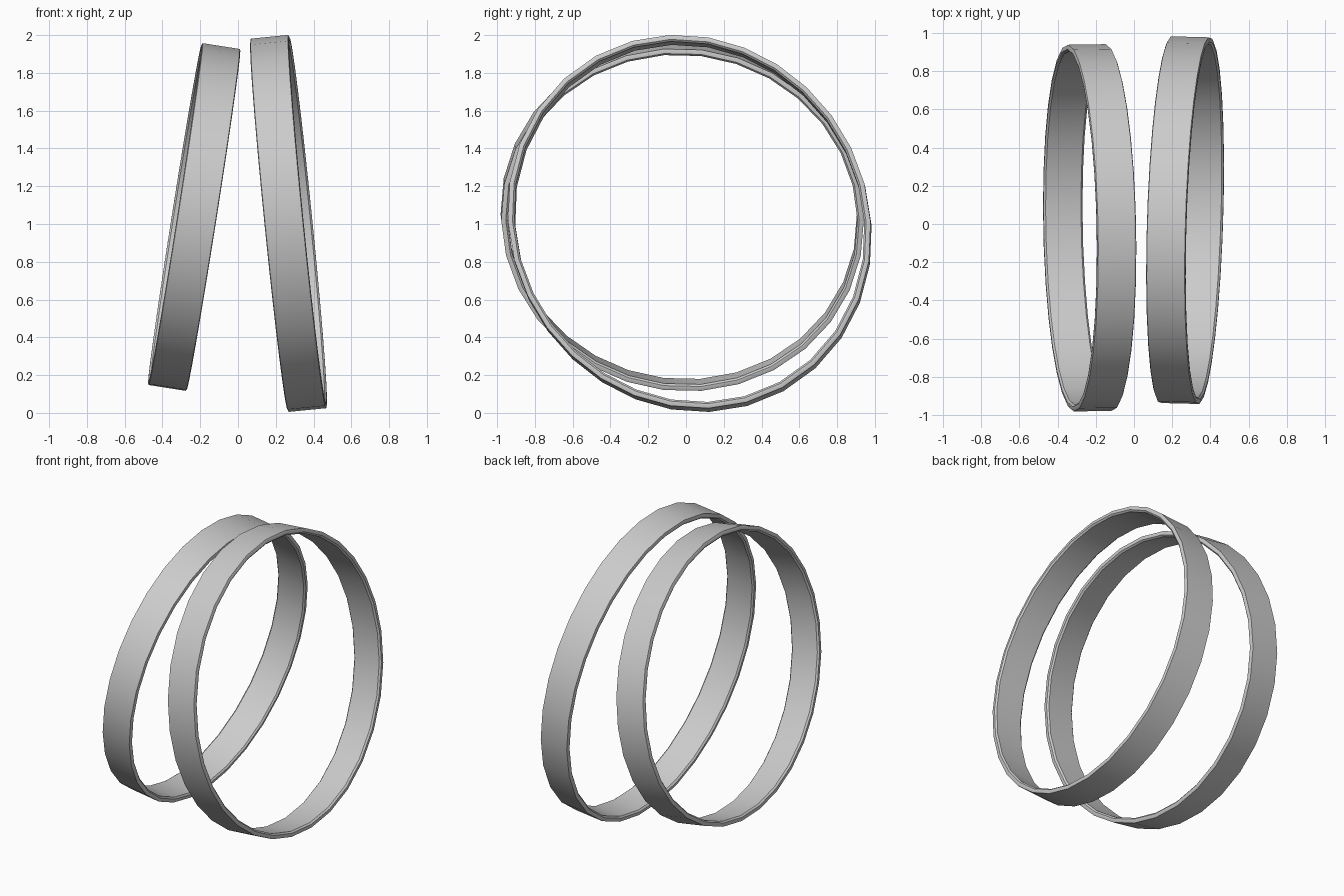
import bpy, bmesh, math
from mathutils import Vector

if "Cube" in bpy.data.objects:
    bpy.data.objects.remove(bpy.data.objects["Cube"])

SEGMENTS = 30
WIDTH = 0.207      # band width along its axis
THICK = 0.034      # wall thickness
BEVEL = 0.010      # softened rim

metal = bpy.data.materials.new("plain_grey")
metal.diffuse_color = (0.6, 0.6, 0.6, 1)
metal.use_nodes = True
metal.node_tree.nodes["Principled BSDF"].inputs["Base Color"].default_value = metal.diffuse_color


def band(name, centre, up, side, skew):
    """Thin hoop; up and side are its half-diameters, skew makes it lopsided."""
    centre, up, side = Vector(centre), Vector(up), Vector(side)
    axis = side.cross(up).normalized()
    h, b = WIDTH / 2, BEVEL
    # wall cross-section: (along the axis, inward depth)
    section = [(-h + b * 0.4, 0), (h - b * 0.4, 0), (h, b), (h, THICK - b),
               (h - b, THICK), (-h + b, THICK), (-h, THICK - b), (-h, b)]
    bm = bmesh.new()
    rings = []
    for i in range(SEGMENTS):
        t = 2 * math.pi * i / SEGMENTS
        r = 1 - skew * math.sin(2 * t)
        radial = (side * math.cos(t) + up * math.sin(t)) * r
        inward = -radial.normalized()
        rings.append([bm.verts.new(centre + radial + axis * a + inward * d)
                      for a, d in section])
    n = len(section)
    for i in range(SEGMENTS):
        p, q = rings[i], rings[(i + 1) % SEGMENTS]
        for j in range(n):
            k = (j + 1) % n
            bm.faces.new((p[j], p[k], q[k], q[j]))
    bmesh.ops.recalc_face_normals(bm, faces=bm.faces)
    mesh = bpy.data.meshes.new(name)
    bm.to_mesh(mesh)
    bm.free()
    mesh.materials.append(metal)
    obj = bpy.data.objects.new(name, mesh)
    bpy.context.collection.objects.link(obj)
    bpy.ops.object.select_all(action='DESELECT')
    obj.select_set(True)
    bpy.context.view_layer.objects.active = obj
    bpy.ops.object.shade_smooth_by_angle(angle=math.radians(35))


# two hoops leaning towards each other
band("left_band", (-0.232, -0.02, 1.037), (0.1425, 0, 0.9075), (-0.015, 0.96, 0), 0.012)
band("right_band", (0.2675, 0.02, 1.003), (-0.0975, 0, 0.987), (0.024, 0.96, 0), 0.032)
